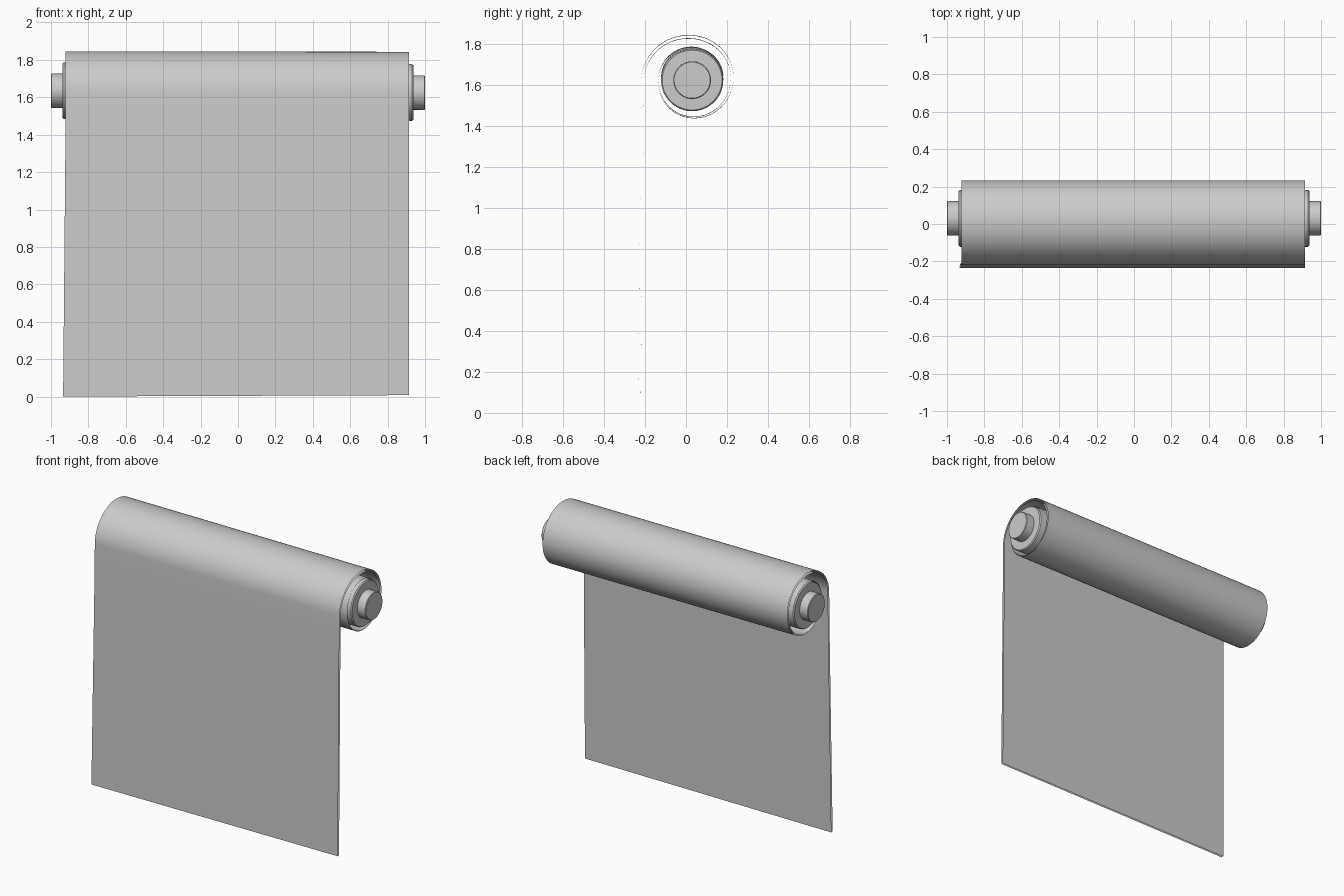
import bpy, math

if "Cube" in bpy.data.objects:
    bpy.data.objects.remove(bpy.data.objects["Cube"])

CY, CZ = 0.03, 1.63          # roll axis


def make_object(name, verts, faces, angle=35):
    mesh = bpy.data.meshes.new(name)
    mesh.from_pydata(verts, [], faces)
    mesh.update()
    ob = bpy.data.objects.new(name, mesh)
    bpy.context.collection.objects.link(ob)
    bpy.ops.object.select_all(action='DESELECT')
    ob.select_set(True)
    bpy.context.view_layer.objects.active = ob
    bpy.ops.object.shade_smooth_by_angle(angle=math.radians(angle))
    return ob


def lathe_x(name, profile, n=64):
    """Revolve (x, radius) points around the slightly tilted roll axis."""
    verts = []
    for x, r in profile:
        for i in range(n):
            a = 2 * math.pi * i / n
            verts.append((x, CY + r * math.cos(a), CZ - 0.005 * x + r * math.sin(a)))
    faces = [tuple(range(n))[::-1]]
    for j in range(len(profile) - 1):
        for i in range(n):
            k = (i + 1) % n
            faces.append((j * n + i, j * n + k, (j + 1) * n + k, (j + 1) * n + i))
    faces.append(tuple(range((len(profile) - 1) * n, len(profile) * n)))
    return make_object(name, verts, faces)


def smooth_radii(keys, steps):
    """Catmull-Rom interpolation of radii given at every quarter turn."""
    k = [keys[0]] + list(keys) + [keys[-1]]
    out = []
    for i in range(1, len(k) - 2):
        p0, p1, p2, p3 = k[i - 1:i + 3]
        for s in range(steps):
            t = s / steps
            out.append(0.5 * (2 * p1 + (p2 - p0) * t + (2 * p0 - 5 * p1 + 4 * p2 - p3) * t * t
                              + (3 * p1 - p0 - 3 * p2 + p3) * t ** 3))
    return out + [keys[-1]]


def sheet(name, y_bottom, radii, steps=20):
    """Hanging panel that runs up and winds round the core."""
    pts = []
    y_top = CY - radii[0]
    for i in range(12):
        t = i / 12
        pts.append((y_bottom + (y_top - y_bottom) * t, CZ * t))
    for i, r in enumerate(smooth_radii(radii, steps)):
        a = math.pi - i * math.pi / 2 / steps
        pts.append((CY + r * math.cos(a), CZ + r * math.sin(a)))
    verts = []
    for y, z in pts:
        drop = max(0, 1 - z / 1.44)          # panel flares a little to the left
        for x in (-0.922 - 0.013 * drop, 0.913):
            verts.append((x, y, z + (0.004 * (x + 0.93) if drop > 0 else 0) * drop
                          - 0.0015 * x * (1 - drop)))
    faces = [(2 * i, 2 * i + 1, 2 * i + 3, 2 * i + 2) for i in range(len(pts) - 1)]
    return make_object(name, verts, faces)


# Core with stepped end pins and softened rims
half = [(1.0, 0.088), (0.996, 0.092), (0.938, 0.092), (0.937, 0.146), (0.93, 0.152)]
lathe_x("roller_core", [(-x, r) for x, r in half] + [(x, r) for x, r in reversed(half)])

# Outer and inner faces of the rolled sheet
sheet("sheet_outer_face", -0.235, [0.247, 0.214, 0.202, 0.190, 0.167, 0.157, 0.154])
sheet("sheet_inner_face", -0.222, [0.235, 0.198, 0.189, 0.184, 0.163, 0.155, 0.153])
